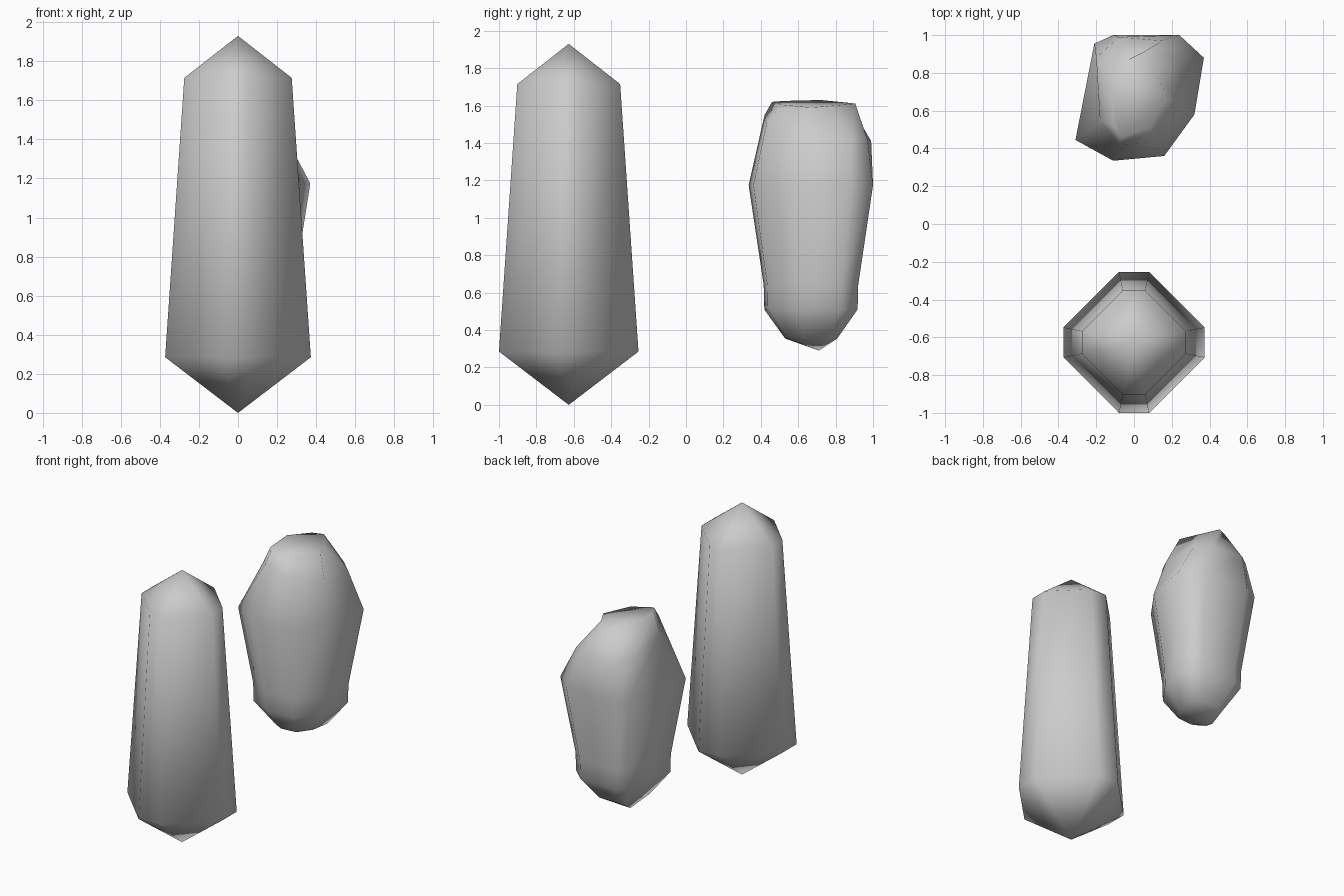
import bpy, bmesh

if "Cube" in bpy.data.objects:
    bpy.data.objects.remove(bpy.data.objects["Cube"])


def loft(name, rings, bottom, top=None):
    """Skin a stack of equal-length rings; close with a tip or a flat cap."""
    bm = bmesh.new()
    rows = [[bm.verts.new(p) for p in ring] for ring in rings]
    n = len(rows[0])
    for a, b in zip(rows, rows[1:]):
        for i in range(n):
            j = (i + 1) % n
            bm.faces.new((a[i], a[j], b[j], b[i]))

    def fan(ring, tip):
        v = bm.verts.new(tip)
        for i in range(n):
            bm.faces.new((ring[i], ring[(i + 1) % n], v))

    fan(rows[0], bottom)
    if top:
        fan(rows[-1], top)
    else:
        bm.faces.new(rows[-1])
    bmesh.ops.recalc_face_normals(bm, faces=bm.faces)
    mesh = bpy.data.meshes.new(name)
    bm.to_mesh(mesh)
    bm.free()
    for p in mesh.polygons:
        p.use_smooth = True
    obj = bpy.data.objects.new(name, mesh)
    bpy.context.collection.objects.link(obj)
    return obj


# Tall crystal: square column with narrow bevelled corners, pointed at both ends
CY = -0.627


def octagon(r, w, z):
    pts = [(r, -w), (r, w), (w, r), (-w, r), (-r, w), (-r, -w), (-w, -r), (w, -r)]
    return [(x, y + CY, z) for x, y in pts]


loft("tall_crystal",
     [octagon(0.373, 0.08, 0.285), octagon(0.275, 0.06, 1.715)],
     (0, CY, 0), (0, CY, 1.93))

# Floating rock: widest ring, shrunken lower rings, irregular shoulder and cap
belly = [(-.31, .445), (-.11, .335), (.16, .36), (.32, .58),
         (.37, .88), (.24, 1.0), (-.11, 1.0), (-.21, .955)]


def shrunk(s, z, cx=0.02, cy=0.67):
    return [(cx + (x - cx) * s, cy + (y - cy) * s, z) for x, y in belly]


shoulder = [(-.18, .55, 1.5), (-.08, .42, 1.55), (.12, .43, 1.5), (.25, .62, 1.42),
            (.24, .885, 1.42), (.15, .97, 1.42), (-.08, .99, 1.41), (-.2, .88, 1.45)]
cap = [(-.11, .52, 1.625), (-.07, .46, 1.62), (.08, .51, 1.605), (.18, .67, 1.59),
       (.12, .78, 1.597), (.04, .905, 1.61), (-.03, .87, 1.615), (-.12, .72, 1.63)]
loft("floating_rock",
     [shrunk(.42, .355), shrunk(.75, .51), shrunk(.76, .64),
      shrunk(1, 1.175), shoulder, cap],
     (-.06, .71, .29))
